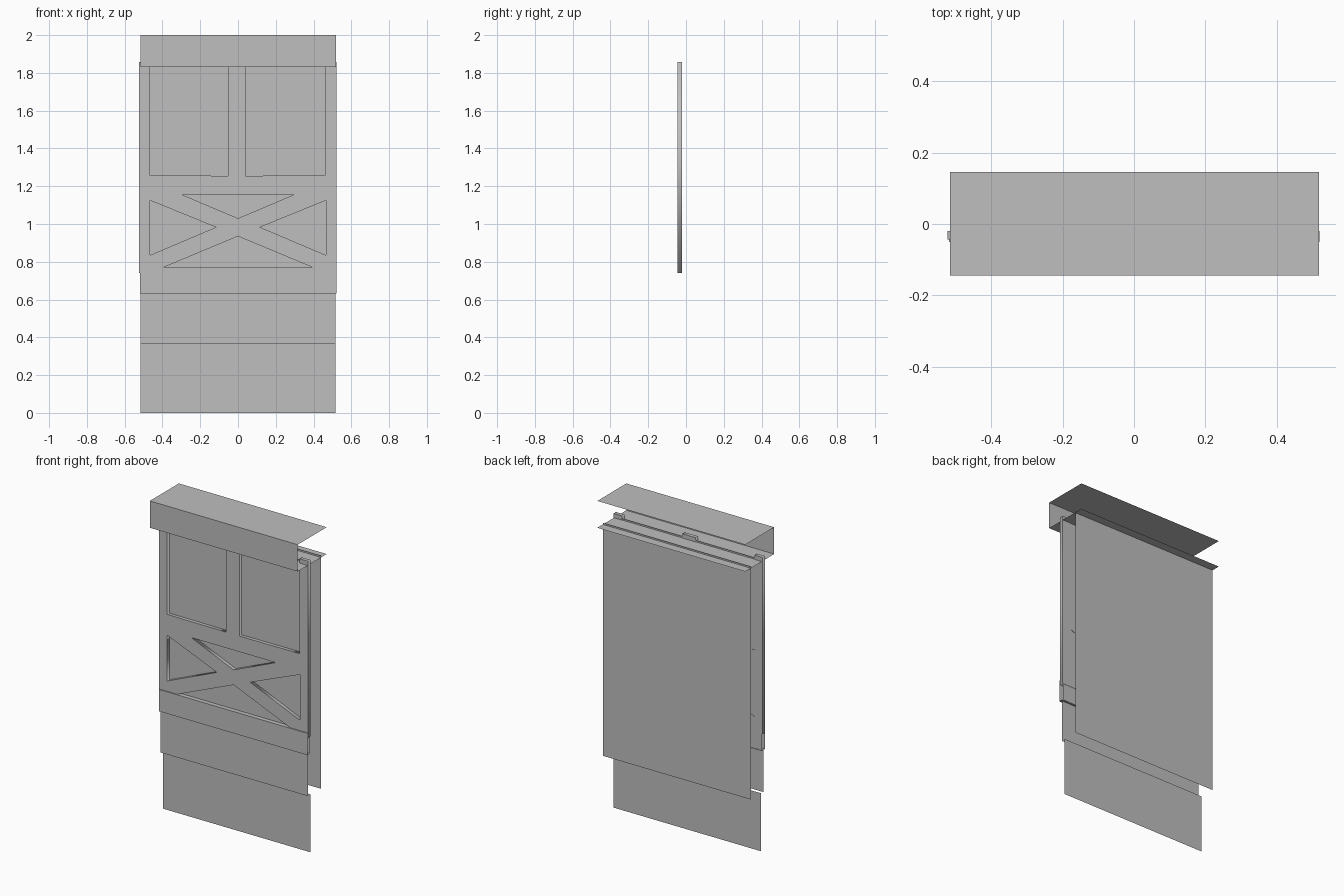
import bpy

if "Cube" in bpy.data.objects:
    bpy.data.objects.remove(bpy.data.objects["Cube"])

grey = bpy.data.materials.new("plain grey")
grey.diffuse_color = (0.52, 0.52, 0.52, 1)
grey.use_nodes = True
grey.node_tree.nodes["Principled BSDF"].inputs["Base Color"].default_value = grey.diffuse_color


def add_mesh(name, verts, faces):
    me = bpy.data.meshes.new(name)
    me.from_pydata(verts, [], faces)
    me.materials.append(grey)
    ob = bpy.data.objects.new(name, me)
    bpy.context.collection.objects.link(ob)
    return ob


def sheet(name, profile, x0, x1):
    """Sweep an open (y, z) profile along x into a thin sheet."""
    verts = [(x, y, z) for y, z in profile for x in (x0, x1)]
    faces = [(2 * i, 2 * i + 1, 2 * i + 3, 2 * i + 2) for i in range(len(profile) - 1)]
    return add_mesh(name, verts, faces)


def cut_board(name, loops, y0, y1):
    """Flat board in the xz plane: first loop is the outline, the others are holes."""
    cu = bpy.data.curves.new(name, 'CURVE')
    cu.dimensions = '2D'
    cu.fill_mode = 'BOTH'
    cu.extrude = (y1 - y0) / 2
    for loop in loops:
        sp = cu.splines.new('POLY')
        sp.points.add(len(loop) - 1)
        for p, (x, z) in zip(sp.points, loop):
            p.co = (x, z, 0, 1)
        sp.use_cyclic_u = True
    tmp = bpy.data.objects.new(name + "_curve", cu)
    bpy.context.collection.objects.link(tmp)
    bpy.context.view_layer.update()
    me = bpy.data.meshes.new_from_object(tmp)
    bpy.data.objects.remove(tmp)
    # stand the board upright
    for v in me.vertices:
        x, z, d = v.co
        v.co = (x, (y0 + y1) / 2 - d, z)
    me.materials.clear()
    me.materials.append(grey)
    ob = bpy.data.objects.new(name, me)
    bpy.context.collection.objects.link(ob)
    return ob


# Canopy: roof, front fascia and soffit, open at the back and ends
sheet("canopy", [(0.146, 2.0), (-0.144, 2.0), (-0.144, 1.83), (0.146, 1.83)], -0.517, 0.519)

# Front frame: three stiles open at the top, with cross-brace triangles below
outline = [(-0.523, 0.74), (0.521, 0.74), (0.521, 1.857), (0.461, 1.857),
           (0.461, 1.257), (0.04, 1.255), (0.04, 1.857), (-0.052, 1.857),
           (-0.052, 1.255), (-0.465, 1.257), (-0.465, 1.857), (-0.523, 1.857)]
upper_gap = [(-0.295, 1.155), (0.295, 1.155), (0, 1.03)]
lower_gap = [(-0.4, 0.768), (0.4, 0.768), (0, 0.935)]
side_gaps = [[(s * 0.466, 1.125), (s * 0.466, 0.835), (s * 0.117, 0.983)] for s in (-1, 1)]
cut_board("front_frame", [outline, upper_gap, lower_gap] + side_gaps, -0.044, -0.02)

# Recessed wall behind the frame
sheet("recessed_wall", [(-0.022, 0.63), (-0.022, 1.84)], -0.517, 0.517)

# Projecting band under the frame
sheet("ledge_band", [(-0.022, 0.77), (-0.05, 0.77), (-0.05, 0.632), (-0.02, 0.632)], -0.519, 0.521)

# Lower wall and base panel
sheet("lower_wall", [(-0.035, 0.365), (-0.035, 0.632)], -0.517, 0.515)
sheet("base_panel", [(-0.01, 0.0), (-0.01, 0.367)], -0.517, 0.515)

# Rear wall
sheet("rear_wall", [(0.09, 0.365), (0.09, 1.84)], -0.517, 0.517)
